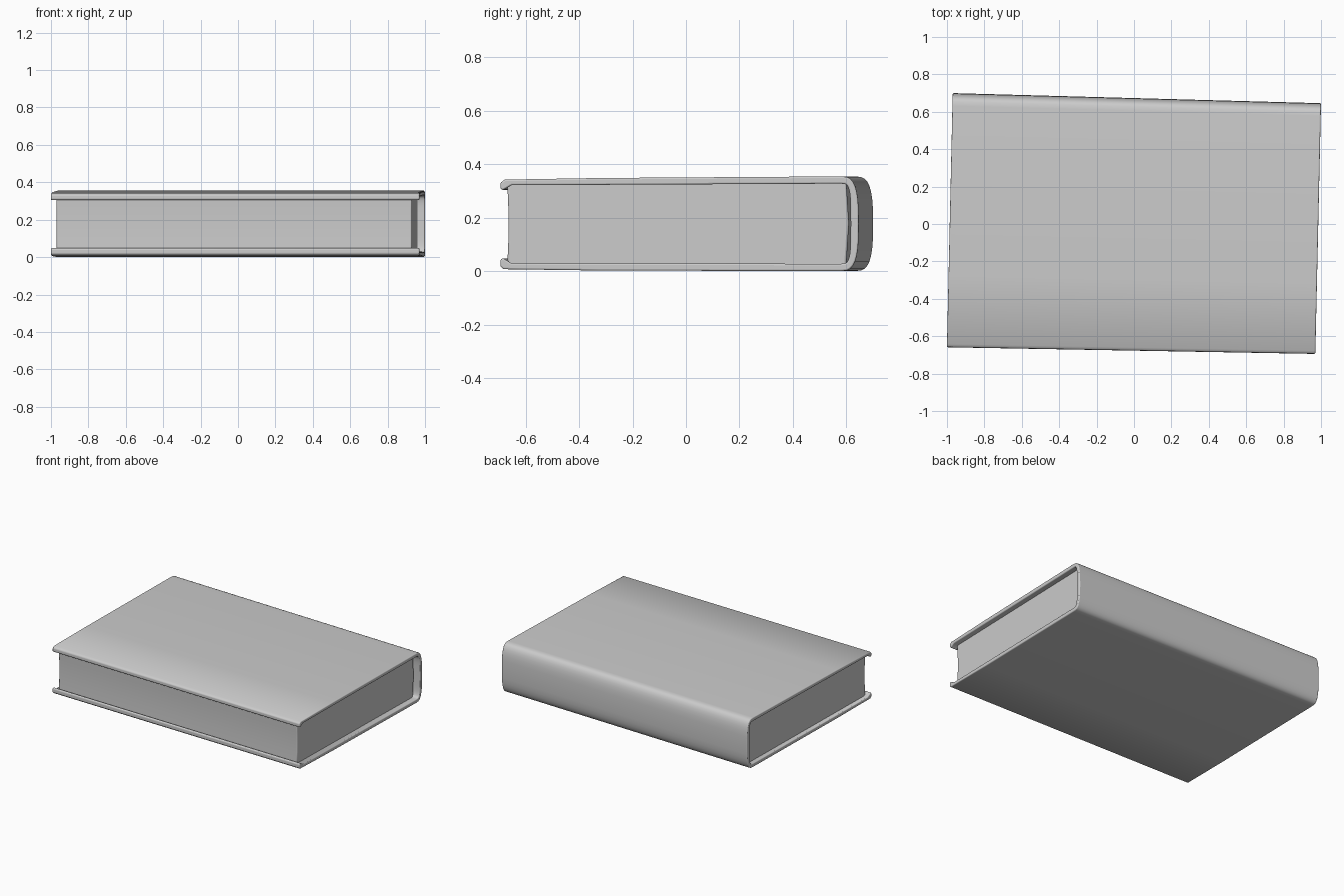
import bpy, bmesh, math
from mathutils import Matrix

cube = bpy.data.objects.get("Cube")
if cube:
    bpy.data.objects.remove(cube, do_unlink=True)

grey = bpy.data.materials.new("light grey")
grey.use_nodes = True
colour = (0.6, 0.6, 0.6, 1)
grey.diffuse_color = colour
grey.node_tree.nodes["Principled BSDF"].inputs["Base Color"].default_value = colour

TURN = Matrix.Rotation(math.radians(-1.3), 4, "Z")  # the book lies slightly askew


def prism(name, profile, x0, x1, bevel):
    """Run a (y, z) profile from x0 to x1, a little narrower towards x1."""
    bm = bmesh.new()
    ring = [bm.verts.new((x0, y, z)) for y, z in profile]
    face = bm.faces.new(ring)
    moved = bmesh.ops.extrude_face_region(bm, geom=[face])["geom"]
    for v in moved:
        if isinstance(v, bmesh.types.BMVert):
            v.co.x = x1
    for v in bm.verts:
        v.co.y *= 1 - 0.007 * v.co.x
    bmesh.ops.recalc_face_normals(bm, faces=bm.faces)
    bm.transform(TURN)
    mesh = bpy.data.meshes.new(name)
    bm.to_mesh(mesh)
    bm.free()
    mesh.materials.append(grey)
    obj = bpy.data.objects.new(name, mesh)
    bpy.context.collection.objects.link(obj)
    mod = obj.modifiers.new("soft edges", "BEVEL")
    mod.width, mod.segments, mod.limit_method = bevel, 3, "ANGLE"
    mod.angle_limit = math.radians(40)
    bpy.ops.object.select_all(action="DESELECT")
    bpy.context.view_layer.objects.active = obj
    obj.select_set(True)
    bpy.ops.object.shade_smooth_by_angle(angle=math.radians(50))
    return obj


def spine_arc(y, depth, half, power, steps=16):
    """Rounded back of the book, from the bottom board up to the top one."""
    points = []
    for i in range(steps + 1):
        a = math.pi * (i / steps - 0.5)
        s, c = math.sin(a), math.cos(a)
        points.append((y + depth * c ** power,
                       0.178 + half * math.copysign(abs(s) ** power, s)))
    return points


# Case: two boards with thickened front lips, joined by the rounded spine
outer = [(-0.665, 0.008), (-0.3, 0.003)] + spine_arc(0.605, 0.068, 0.177, 0.65)
outer += [(-0.3, 0.349), (-0.66, 0.343), (-0.676, 0.332), (-0.677, 0.310), (-0.668, 0.303)]
inner = [(-0.635, 0.322)] + spine_arc(0.605, 0.038, 0.150, 0.5)[::-1]
inner += [(-0.635, 0.030), (-0.668, 0.050), (-0.677, 0.043), (-0.677, 0.018)]
prism("cover", outer + inner, -0.985, 0.985, 0.006)

# Page block, set back from the edges of the case
pages = [(-0.652, 0.02), (-0.648, 0.1), (-0.647, 0.18), (-0.648, 0.25), (-0.652, 0.335)]
pages += [(0.625, 0.335), (0.635, 0.18), (0.625, 0.02)]
prism("page_block", pages, -0.955, 0.945, 0.008)
